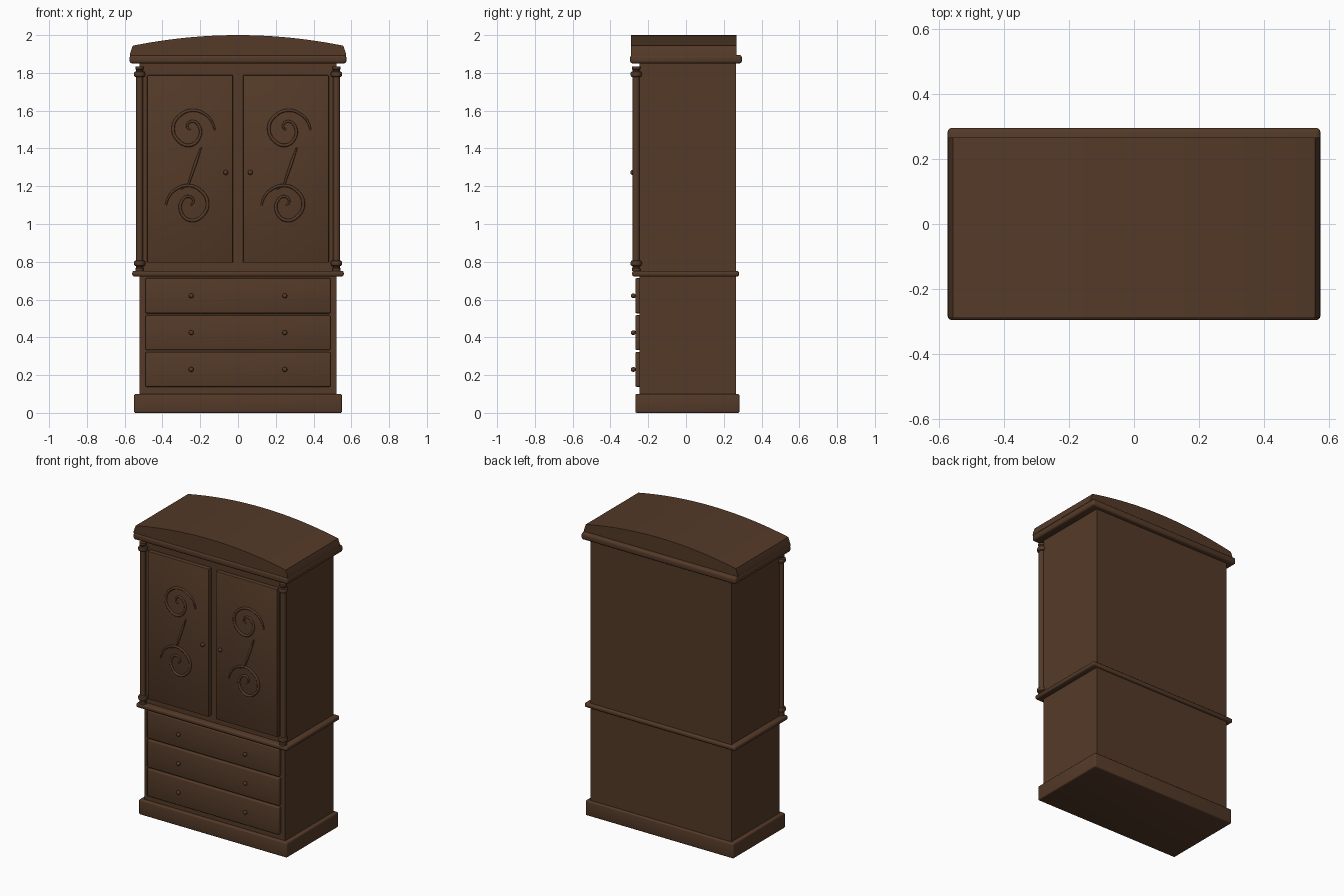
import bpy, bmesh, math

if "Cube" in bpy.data.objects:
    bpy.data.objects.remove(bpy.data.objects["Cube"])

wood = bpy.data.materials.new("dark_walnut")
wood.diffuse_color = (0.088, 0.042, 0.021, 1)
wood.use_nodes = True
wood.node_tree.nodes["Principled BSDF"].inputs["Base Color"].default_value = wood.diffuse_color


def finish(ob, angle=35):
    ob.data.materials.append(wood)
    bpy.ops.object.select_all(action='DESELECT')
    ob.select_set(True)
    bpy.context.view_layer.objects.active = ob
    bpy.ops.object.shade_smooth_by_angle(angle=math.radians(angle))
    return ob


def from_bmesh(name, bm):
    bmesh.ops.recalc_face_normals(bm, faces=bm.faces[:])
    me = bpy.data.meshes.new(name)
    bm.to_mesh(me)
    bm.free()
    ob = bpy.data.objects.new(name, me)
    bpy.context.collection.objects.link(ob)
    return finish(ob)


def box(name, x, y, z, bevel=0.0, seg=3):
    """Box from (min, max) ranges, with optionally rounded edges."""
    bm = bmesh.new()
    bmesh.ops.create_cube(bm, size=1)
    for v in bm.verts:
        v.co = [r[0] if c < 0 else r[1] for c, r in zip(v.co, (x, y, z))]
    if bevel:
        bmesh.ops.bevel(bm, geom=bm.edges[:], offset=bevel, segments=seg,
                        profile=0.5, affect='EDGES')
    return from_bmesh(name, bm)


def extrude_y(name, outline, y0, y1):
    """Prism from an (x, z) outline."""
    bm = bmesh.new()
    a = [bm.verts.new((x, y0, z)) for x, z in outline]
    b = [bm.verts.new((x, y1, z)) for x, z in outline]
    bm.faces.new(a)
    bm.faces.new(b[::-1])
    for i in range(len(a)):
        j = (i + 1) % len(a)
        bm.faces.new((a[i], b[i], b[j], a[j]))
    return from_bmesh(name, bm)


def lathe(name, cx, cy, profile, n=20):
    """Turned part around a vertical axis from (radius, z) points."""
    bm = bmesh.new()
    rings = [[bm.verts.new((cx + r * math.cos(2 * math.pi * k / n),
                            cy + r * math.sin(2 * math.pi * k / n), z))
              for k in range(n)] for r, z in profile]
    for p, q in zip(rings, rings[1:]):
        for k in range(n):
            bm.faces.new((p[k], p[(k + 1) % n], q[(k + 1) % n], q[k]))
    bm.faces.new(rings[0][::-1])
    bm.faces.new(rings[-1])
    return from_bmesh(name, bm)


def knob(name, x, y, z, r=0.013):
    bpy.ops.mesh.primitive_uv_sphere_add(segments=16, ring_count=10, radius=r,
                                         location=(x, y, z))
    ob = bpy.context.object
    ob.name = name
    finish(ob, 60)


def scroll(name, pts, y, depth):
    """Tapered wire through (x, z, radius) points."""
    cu = bpy.data.curves.new(name, 'CURVE')
    cu.dimensions = '3D'
    cu.bevel_depth = depth
    cu.bevel_resolution = 2
    cu.resolution_u = 6
    cu.use_fill_caps = True
    sp = cu.splines.new('BEZIER')
    sp.bezier_points.add(len(pts) - 1)
    for p, (x, z, r) in zip(sp.bezier_points, pts):
        p.co = (x, y, z)
        p.handle_left_type = p.handle_right_type = 'AUTO'
        p.radius = r
    ob = bpy.data.objects.new(name, cu)
    bpy.context.collection.objects.link(ob)
    bpy.ops.object.select_all(action='DESELECT')
    ob.select_set(True)
    bpy.context.view_layer.objects.active = ob
    bpy.ops.object.convert(target='MESH')
    finish(bpy.context.object, 60)


# Carcass: plinth, lower and upper cabinets, mouldings
box("plinth", (-.55, .55), (-.268, .283), (0, .10), .008)
box("lower_cabinet", (-.522, .522), (-.245, .265), (.09, .73))
box("waist_moulding", (-.56, .56), (-.285, .281), (.722, .752), .011)
box("upper_cabinet", (-.522, .522), (-.245, .265), (.74, 1.87))
box("cornice_moulding", (-.574, .574), (-.296, .296), (1.85, 1.895), .013)

# Arched top
N = 24
arch = [(-.573, 1.89), (.573, 1.89), (.571, 1.905)]
arch += [(.557 - 1.114 * i / N, 1.944 + .056 * (1 - (1 - 2 * i / N) ** 2))
         for i in range(N + 1)]
arch += [(-.571, 1.905)]
extrude_y("arched_top", arch, -.29, .267)

# Drawers with knobs
for i, (z0, z1) in enumerate([(.138, .322), (.332, .517), (.527, .713)]):
    box(f"drawer_{i + 1}", (-.49, .49), (-.268, -.24), (z0, z1), .007)
    for x in (-.248, .248):
        knob(f"drawer_knob_{i + 1}", x, -.279, (z0 + z1) / 2)

# Turned corner columns, the capital profile reflected for the foot
foot = [(.022, .75), (.022, .765), (.018, .77), (.018, .776), (.027, .78),
        (.030, .788), (.030, .796), (.027, .804), (.019, .808)]
column = foot + [(r, 2.585 - z) for r, z in reversed(foot)]
for s in (-1, 1):
    lathe("column", s * .521, -.264, column)

# Doors with knobs and scroll ornaments
spiral = [(.132, -.016), (.115, .03), (.08, .068), (.016, .09), (-.053, .064),
          (-.09, 0), (-.064, -.069), (0, -.095), (.048, -.055), (.048, .005),
          (.011, .032), (-.016, .008), (0, -.016)]
width = lambda i: 0.6 + 0.5 * math.sin(math.pi * i / 12)
for s in (-1, 1):
    cx = s * .2535
    box("door", (cx - .227, cx + .227), (-.274, -.24), (.795, 1.788), .005, 2)
    knob("door_knob", s * .065, -.282, 1.273)
    scroll("upper_scroll", [(cx + x, 1.512 + z, width(i))
                            for i, (x, z) in enumerate(spiral)], -.275, .008)
    scroll("lower_scroll", [(cx + .002 - x, 1.114 + z, width(i))
                            for i, (x, z) in enumerate(spiral)], -.275, .008)
    scroll("scroll_stem", [(cx + .058, 1.405, .5), (cx + .03, 1.325, 1),
                           (cx + .004, 1.25, .8), (cx - .012, 1.21, .6),
                           (cx - .05, 1.185, .4)], -.275, .008)
